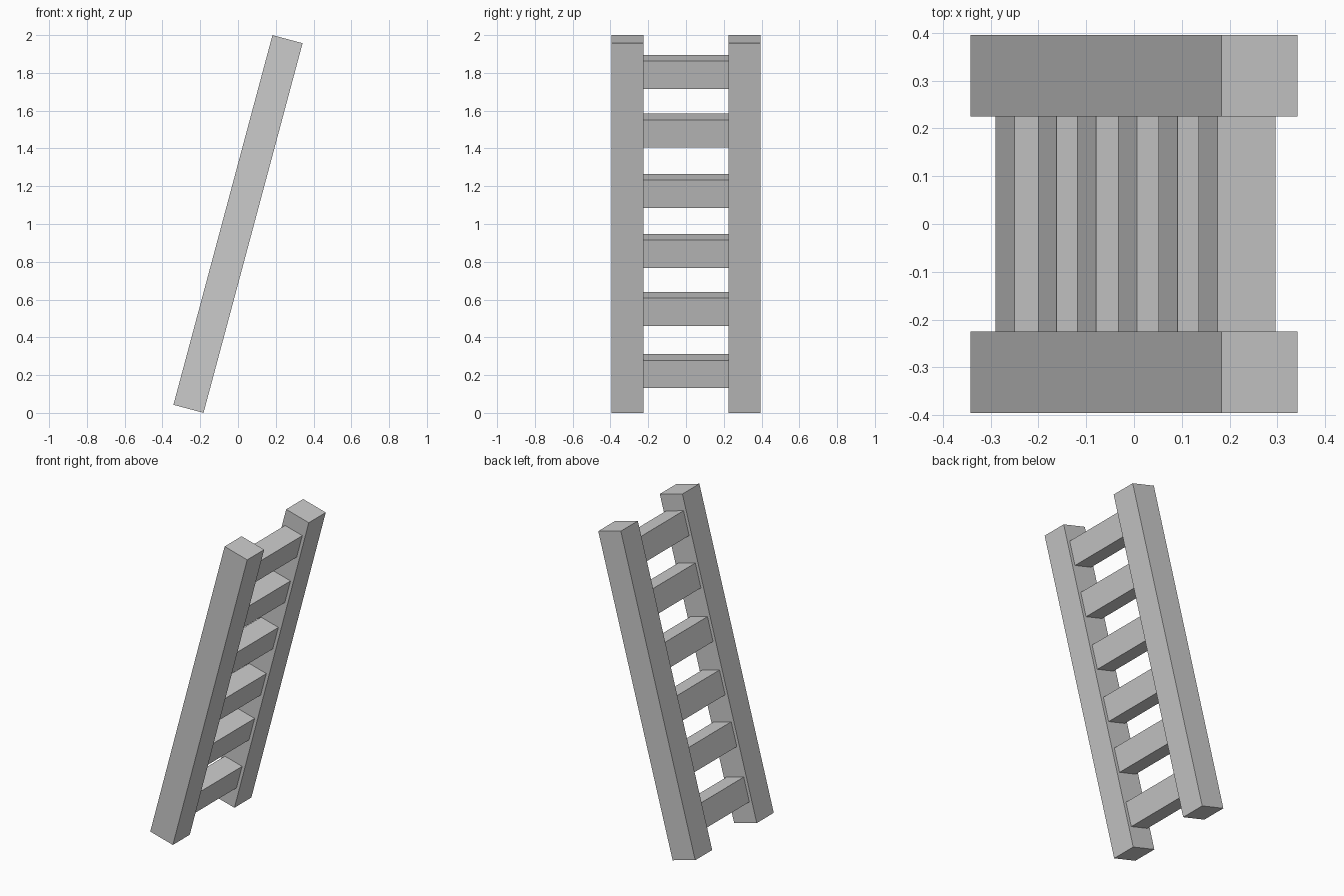
import bpy
import math

cube = bpy.data.objects.get("Cube")
if cube:
    bpy.data.objects.remove(cube, do_unlink=True)

TILT = math.radians(15)
RAIL_SIZE = (0.165, 0.171, 2.026)
RUNG_SIZE = (0.126, 0.45, 0.153)
RUNG_HEIGHTS = (0.221, 0.55, 0.858, 1.175, 1.494, 1.805)

grey = bpy.data.materials.new("light grey")
grey.use_nodes = True
colour = (0.6, 0.6, 0.6, 1)
grey.diffuse_color = colour
grey.node_tree.nodes["Principled BSDF"].inputs["Base Color"].default_value = colour


def leaning_box(name, y, z, size):
    """Box centred on the leaning axis of the ladder at height z."""
    x = (z - 1) * math.tan(TILT)
    bpy.ops.mesh.primitive_cube_add(size=1, location=(x, y, z), rotation=(0, TILT, 0))
    box = bpy.context.object
    box.name = name
    box.scale = size
    box.data.materials.append(grey)


# Side rails
for name, y in (("front_rail", -0.31), ("back_rail", 0.31)):
    leaning_box(name, y, 1, RAIL_SIZE)

# Rungs between the rails
for i, z in enumerate(RUNG_HEIGHTS, 1):
    leaning_box(f"rung_{i}", 0, z, RUNG_SIZE)
